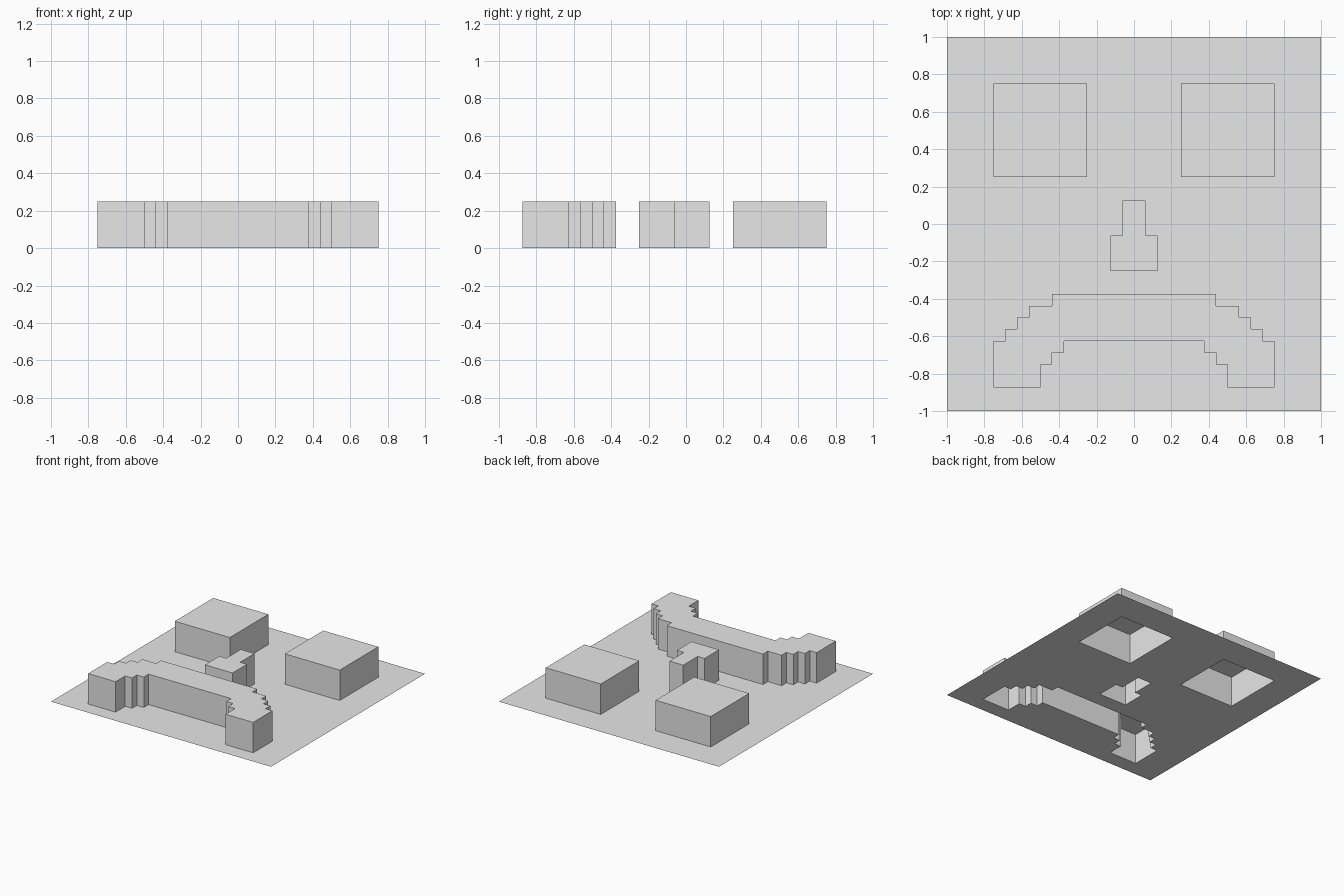
import bpy, bmesh
from mathutils import Vector

if "Cube" in bpy.data.objects:
    bpy.data.objects.remove(bpy.data.objects["Cube"])

U = 1 / 16      # layout step
HEIGHT = 0.25   # height of the raised blocks

grey = bpy.data.materials.new("plain grey")
grey.diffuse_color = (0.8, 0.8, 0.8, 1)
grey.use_nodes = True
grey.node_tree.nodes["Principled BSDF"].inputs["Base Color"].default_value = grey.diffuse_color


def finish(bm, name):
    mesh = bpy.data.meshes.new(name)
    bm.to_mesh(mesh)
    bm.free()
    mesh.materials.append(grey)
    obj = bpy.data.objects.new(name, mesh)
    bpy.context.collection.objects.link(obj)


def mirrored(right):
    """Close a right-hand outline (bottom to top) with its mirror image."""
    return right + [(-x, y) for x, y in reversed(right)]


def raised_block(name, outline):
    """Walls and top, open underneath."""
    bm = bmesh.new()
    low = [bm.verts.new((x * U, y * U, 0)) for x, y in outline]
    high = [bm.verts.new((x * U, y * U, HEIGHT)) for x, y in outline]
    n = len(outline)
    for i in range(n):
        j = (i + 1) % n
        bm.faces.new((low[i], low[j], high[j], high[i]))
    bm.faces.new(high)
    finish(bm, name)


# Outlines in layout steps, counter-clockwise
right_eye = [(4, 4), (12, 4), (12, 12), (4, 12)]
left_eye = [(x - 16, y) for x, y in right_eye]
nose = mirrored([(2, -4), (2, -1), (1, -1), (1, 2)])
mouth = mirrored([(6, -10), (6, -11), (7, -11), (7, -12), (8, -12), (8, -14),
                  (12, -14), (12, -10), (11, -10), (11, -9), (10, -9),
                  (10, -8), (9, -8), (9, -7), (7, -7), (7, -6)])
blocks = {"right_eye": right_eye, "left_eye": left_eye,
          "nose": nose, "mouth": mouth}

for name, outline in blocks.items():
    raised_block(name, outline)

# Flat sheet with an opening under every block
bm = bmesh.new()
sheet = [(-16, -16), (16, -16), (16, 16), (-16, 16)]
for outline in [sheet, *blocks.values()]:
    verts = [bm.verts.new((x * U, y * U, 0)) for x, y in outline]
    for a, b in zip(verts, verts[1:] + verts[:1]):
        bm.edges.new((a, b))
bmesh.ops.triangle_fill(bm, edges=bm.edges[:], use_beauty=True,
                        normal=Vector((0, 0, 1)))
for face in bm.faces:
    face.normal_update()
    if face.normal.z < 0:
        face.normal_flip()
finish(bm, "base_sheet")
